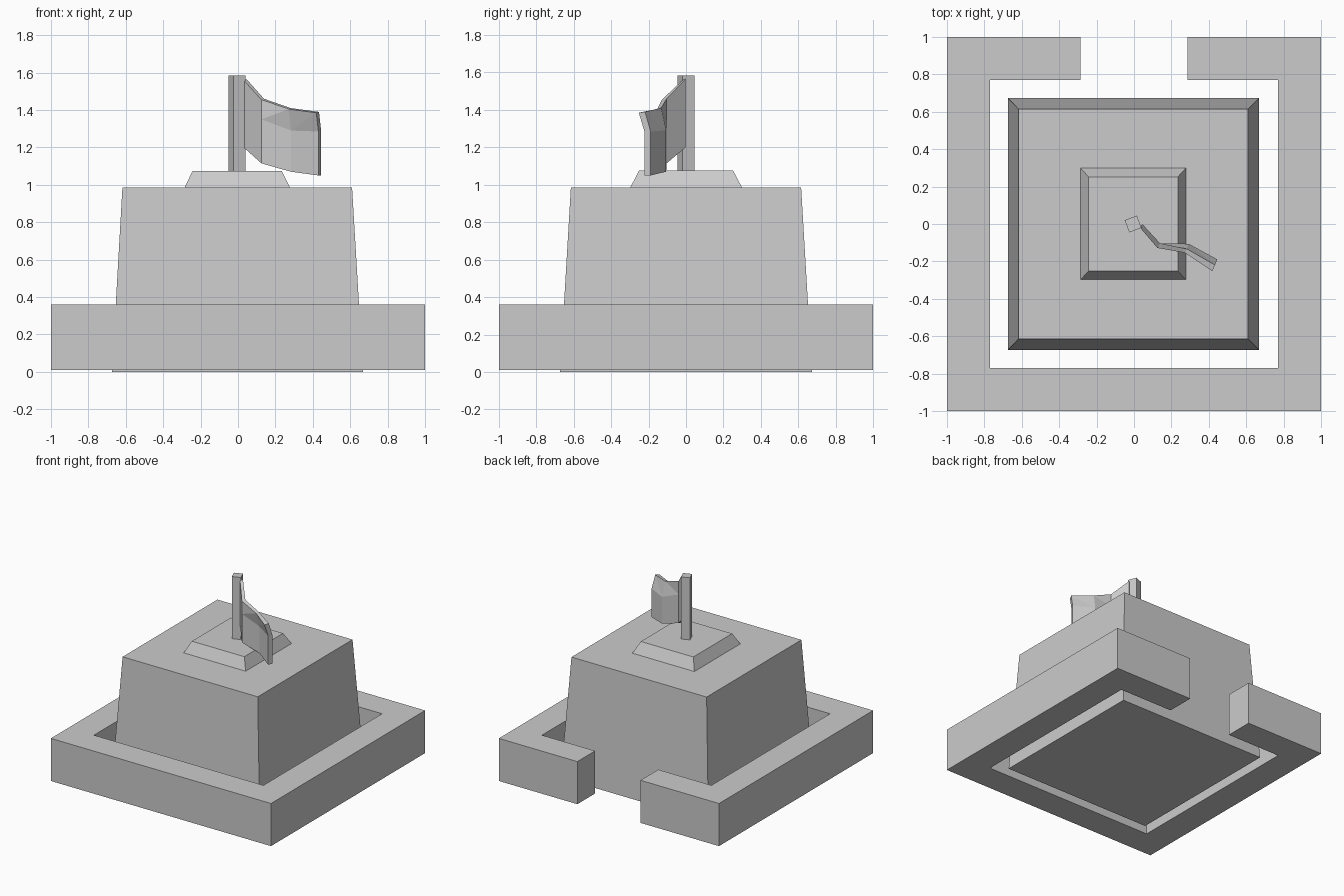
import bpy, bmesh

if "Cube" in bpy.data.objects:
    bpy.data.objects.remove(bpy.data.objects["Cube"])


def make_object(name, verts, faces):
    mesh = bpy.data.meshes.new(name)
    mesh.from_pydata(verts, [], faces)
    bm = bmesh.new()
    bm.from_mesh(mesh)
    bmesh.ops.recalc_face_normals(bm, faces=bm.faces)
    bm.to_mesh(mesh)
    bm.free()
    obj = bpy.data.objects.new(name, mesh)
    bpy.context.collection.objects.link(obj)
    return obj


def loft(name, low, high, z0, z1):
    """Solid between two outlines with the same number of points."""
    n = len(low)
    verts = [(x, y, z0) for x, y in low] + [(x, y, z1) for x, y in high]
    faces = [tuple(range(n)), tuple(range(n, 2 * n))]
    faces += [(i, (i + 1) % n, n + (i + 1) % n, n + i) for i in range(n)]
    return make_object(name, verts, faces)


def rect(x0, x1, y0, y1):
    return [(x0, y0), (x1, y0), (x1, y1), (x0, y1)]


# Outer wall: C-shaped outline with a gateway at the back
half = [(1, -1), (1, 1), (0.287, 1), (0.287, 0.77), (0.77, 0.77), (0.77, -0.77)]
outline = half + [(-x, y) for x, y in reversed(half)]
loft("outer_wall", outline, outline, 0.01, 0.36)

# Tapered main block and the low plinth on its roof
loft("main_block", rect(-0.674, 0.668, -0.673, 0.673),
     rect(-0.618, 0.61, -0.615, 0.615), 0, 0.985)
loft("roof_plinth", rect(-0.288, 0.28, -0.3, 0.302),
     rect(-0.243, 0.234, -0.252, 0.252), 0.98, 1.075)

# Twisted square flag pole
pole = [(-0.025, -0.045), (0.04, -0.02), (0.015, 0.045), (-0.05, 0.02)]
loft("flag_pole", pole, pole, 1.07, 1.585)

# Waving flag: columns of (x, y, bottom z, middle z, top z, top row shift)
columns = [
    (0.03, -0.017, 1.2, 1.42, 1.56, 0),
    (0.125, -0.128, 1.115, 1.35, 1.455, 0),
    (0.283, -0.127, 1.07, 1.29, 1.405, -0.027),
    (0.43, -0.222, 1.05, 1.285, 1.385, -0.03),
]
thickness = [(0.016, 0.015), (0.014, 0.025), (0.01, 0.021), (0.015, 0.033)]
verts = []
for side in (0, 1):
    for (x, y, *zs, shift), (tx, ty) in zip(columns, thickness):
        for row, z in enumerate(zs):
            s = shift if row == 2 else 0
            verts.append((x + side * tx + s * 0.4, y + side * ty + s,
                          z + side * 0.005 * (row == 2)))
faces = []
for c in range(3):
    for r in range(2):
        a = c * 3 + r
        # both cloth faces, split into triangles
        for o in (0, 12):
            faces += [(a + o, a + o + 3, a + o + 4), (a + o, a + o + 4, a + o + 1)]
    for r in (0, 2):
        a = c * 3 + r
        faces.append((a, a + 3, a + 15, a + 12))
for a in (0, 1, 9, 10):
    faces.append((a, a + 1, a + 13, a + 12))
make_object("flag", verts, faces)
